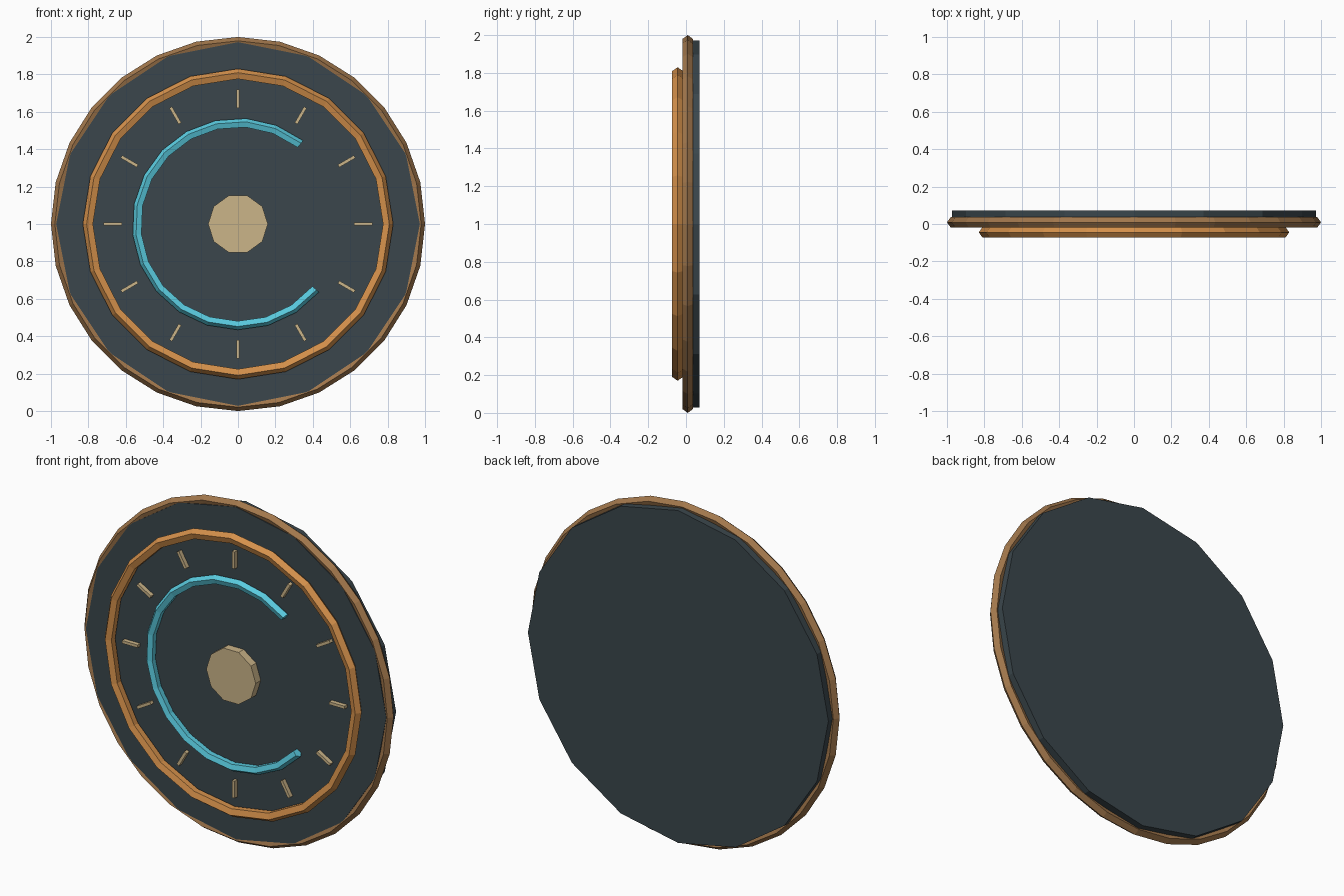
import bpy, bmesh, math
from mathutils import Matrix, Vector

if "Cube" in bpy.data.objects:
    bpy.data.objects.remove(bpy.data.objects["Cube"])

CENTRE_Z = 1.0


def material(name, rgb):
    m = bpy.data.materials.new(name)
    m.diffuse_color = (*rgb, 1)
    m.use_nodes = True
    m.node_tree.nodes["Principled BSDF"].inputs["Base Color"].default_value = m.diffuse_color
    return m


SLATE = material("dark slate", (0.043, 0.062, 0.072))
BRONZE = material("dull bronze", (0.36, 0.185, 0.072))
COPPER = material("bright copper", (0.66, 0.28, 0.07))
CYAN = material("cyan", (0.10, 0.59, 0.73))
SAND = material("pale sand", (0.60, 0.46, 0.25))


def finish(bm, name, mat):
    bmesh.ops.recalc_face_normals(bm, faces=bm.faces)
    me = bpy.data.meshes.new(name)
    bm.to_mesh(me)
    bm.free()
    me.materials.append(mat)
    ob = bpy.data.objects.new(name, me)
    bpy.context.collection.objects.link(ob)
    return ob


def disc(name, mat, radius, sides, y0, y1):
    """Flat cylinder whose axis runs along y."""
    bm = bmesh.new()
    m = (Matrix.Translation((0, (y0 + y1) / 2, CENTRE_Z))
         @ Matrix.Rotation(math.pi / 2, 4, 'X'))
    bmesh.ops.create_cone(bm, cap_ends=True, segments=sides, radius1=radius,
                          radius2=radius, depth=y1 - y0, matrix=m)
    # put one corner on the x axis
    turn = -math.atan2(*[(v.co.z - CENTRE_Z, v.co.x) for v in bm.verts][0])
    bmesh.ops.rotate(bm, verts=bm.verts, cent=(0, 0, CENTRE_Z),
                     matrix=Matrix.Rotation(-turn, 3, 'Y'))
    return finish(bm, name, mat)


def tube_arc(name, mat, major, minor, y, steps, start=0, sweep=360, sides=5):
    """Five-sided tube bent round the y axis; closed when sweep is 360."""
    bm = bmesh.new()
    closed = sweep == 360
    rings = []
    for i in range(steps if closed else steps + 1):
        a = math.radians(start + sweep * i / steps)
        ring = []
        for j in range(sides):
            b = 2 * math.pi * j / sides
            r = major + minor * math.cos(b)
            ring.append(bm.verts.new((r * math.cos(a), y + minor * math.sin(b),
                                      CENTRE_Z + r * math.sin(a))))
        rings.append(ring)
    for i in range(steps):
        p, q = rings[i], rings[(i + 1) % len(rings)]
        for j in range(sides):
            k = (j + 1) % sides
            bm.faces.new((p[j], p[k], q[k], q[j]))
    if not closed:
        bm.faces.new(rings[0])
        bm.faces.new(rings[-1])
    return finish(bm, name, mat)


# Back plate, rims, progress arc and hub
disc("back_plate", SLATE, 0.972, 16, -0.018, 0.0725)
tube_arc("outer_rim", BRONZE, 0.97, 0.03, 0.009, 28)
tube_arc("inner_rim", COPPER, 0.80, 0.03, -0.0445, 20)
tube_arc("gauge_arc", CYAN, 0.54, 0.026, -0.04, 16, start=52, sweep=268)
disc("hub", SAND, 0.16, 10, -0.065, -0.01)

# Twelve tick marks
bm = bmesh.new()
for i in range(12):
    m = (Matrix.Translation((0, 0, CENTRE_Z))
         @ Matrix.Rotation(math.radians(30 * i), 4, 'Y')
         @ Matrix.Translation((0, -0.028, 0.67))
         @ Matrix.Diagonal(Vector((0.017, 0.03, 0.1, 1))))
    bmesh.ops.create_cube(bm, size=1, matrix=m)
finish(bm, "tick_marks", SAND)
